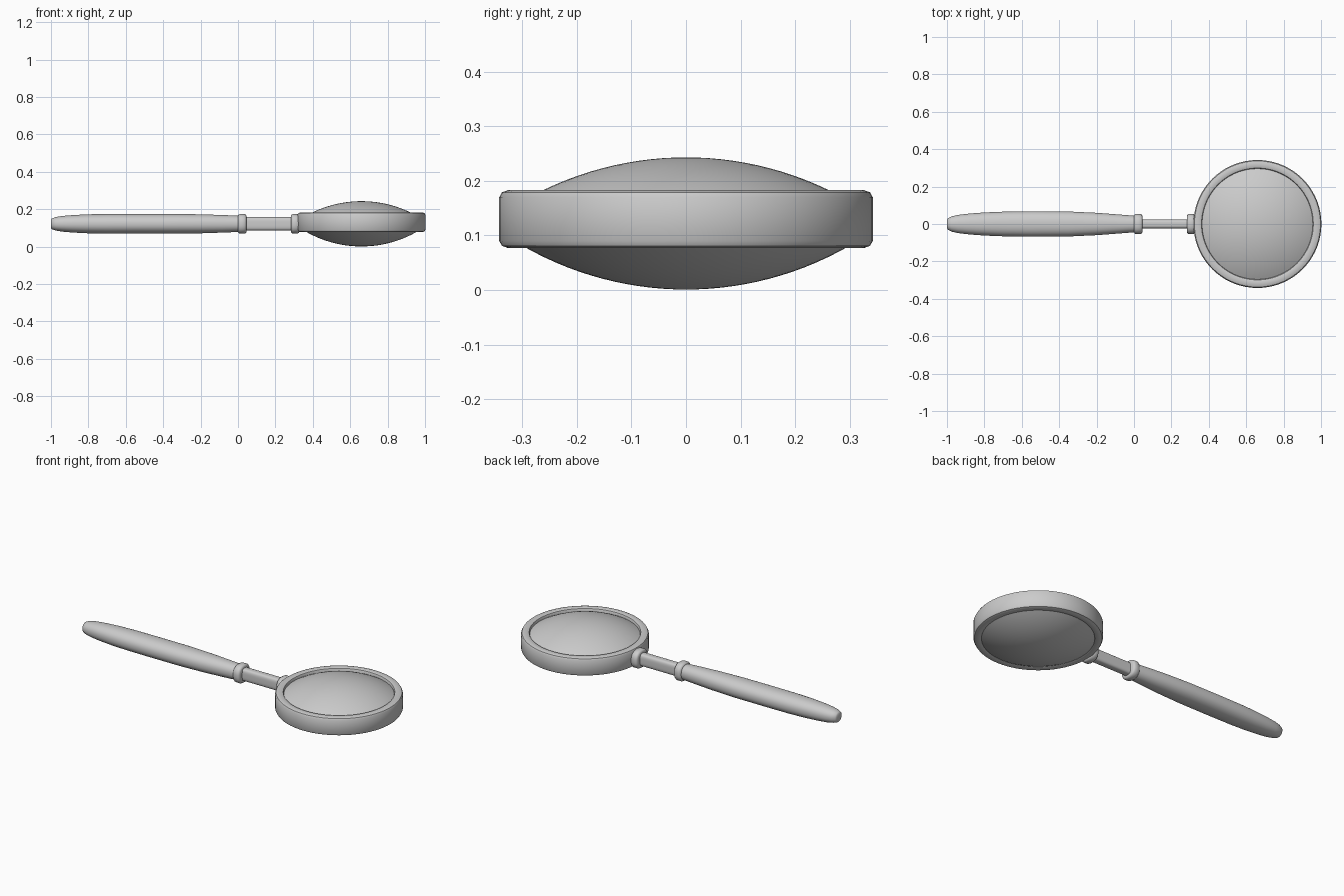
import bpy, bmesh, math

if "Cube" in bpy.data.objects:
    bpy.data.objects.remove(bpy.data.objects["Cube"])

CX, CZ = 0.66, 0.122   # lens centre and common axis height


def finish(name, bm, angle=40):
    bmesh.ops.remove_doubles(bm, verts=bm.verts, dist=1e-5)
    bmesh.ops.recalc_face_normals(bm, faces=bm.faces)
    me = bpy.data.meshes.new(name)
    bm.to_mesh(me)
    bm.free()
    ob = bpy.data.objects.new(name, me)
    bpy.context.collection.objects.link(ob)
    bpy.ops.object.select_all(action='DESELECT')
    ob.select_set(True)
    bpy.context.view_layer.objects.active = ob
    bpy.ops.object.shade_smooth_by_angle(angle=math.radians(angle))
    return ob


def loft_x(name, stations, power=2.0, n=32):
    """Skin superellipse sections (x, half width y, half height z) along x."""
    bm = bmesh.new()
    rings = []
    for x, ry, rz in stations:
        ring = []
        for i in range(n):
            a = 2 * math.pi * (i + 0.5) / n
            c, s = math.cos(a), math.sin(a)
            ring.append(bm.verts.new((
                x,
                ry * math.copysign(abs(c) ** (2 / power), c),
                CZ + rz * math.copysign(abs(s) ** (2 / power), s))))
        rings.append(ring)
    for a, b in zip(rings, rings[1:]):
        for i in range(n):
            j = (i + 1) % n
            bm.faces.new((a[i], a[j], b[j], b[i]))
    bm.faces.new(rings[0])
    bm.faces.new(rings[-1])
    return finish(name, bm)


def revolve_z(name, profile, n=72, closed=False):
    """Spin a (radius, z) profile around the lens axis."""
    bm = bmesh.new()
    vs = [bm.verts.new((CX + r, 0, z)) for r, z in profile]
    pairs = list(zip(vs, vs[1:])) + ([(vs[-1], vs[0])] if closed else [])
    es = [bm.edges.new(p) for p in pairs]
    bmesh.ops.spin(bm, geom=vs + es, cent=(CX, 0, 0), axis=(0, 0, 1),
                   angle=2 * math.pi, steps=n, use_duplicate=False)
    return finish(name, bm)


# Tapered grip
loft_x("handle", [
    (-1.0, 0.022, 0.022), (-0.995, 0.031, 0.029), (-0.975, 0.041, 0.036),
    (-0.94, 0.049, 0.042), (-0.88, 0.056, 0.047), (-0.8, 0.062, 0.051),
    (-0.7, 0.066, 0.053), (-0.55, 0.068, 0.053), (-0.35, 0.067, 0.053),
    (-0.2, 0.060, 0.051), (-0.08, 0.051, 0.047), (0.02, 0.043, 0.043)],
    power=2.2)

# Connecting rod
loft_x("rod", [(0.02, 0.025, 0.036), (0.34, 0.025, 0.036)], power=3.5)

# Rounded collars at both ends of the rod
for name, x0, x1 in (("grip_collar", 0.0, 0.045), ("rim_collar", 0.283, 0.328)):
    loft_x(name, [
        (x0, 0.044, 0.044), (x0 + 0.003, 0.050, 0.049),
        (x0 + 0.010, 0.055, 0.053), (x1 - 0.010, 0.055, 0.053),
        (x1 - 0.003, 0.050, 0.049), (x1, 0.044, 0.044)], power=2.4)

# Rim with softened edges
revolve_z("rim", [
    (0.296, 0.087), (0.299, 0.080), (0.306, 0.077), (0.326, 0.077),
    (0.337, 0.081), (0.342, 0.090), (0.342, 0.170), (0.337, 0.179),
    (0.326, 0.183), (0.306, 0.183), (0.299, 0.180), (0.296, 0.173)],
    closed=True)

# Biconvex lens
R, EDGE, DOME = 0.60, 0.305, 0.121
steps = 14
upper = []
for i in range(steps + 1):
    r = EDGE * i / steps
    upper.append((r, DOME - (R - math.sqrt(R * R - r * r))))
revolve_z("lens", [(r, CZ + h) for r, h in upper]
          + [(r, CZ - h) for r, h in reversed(upper)])
